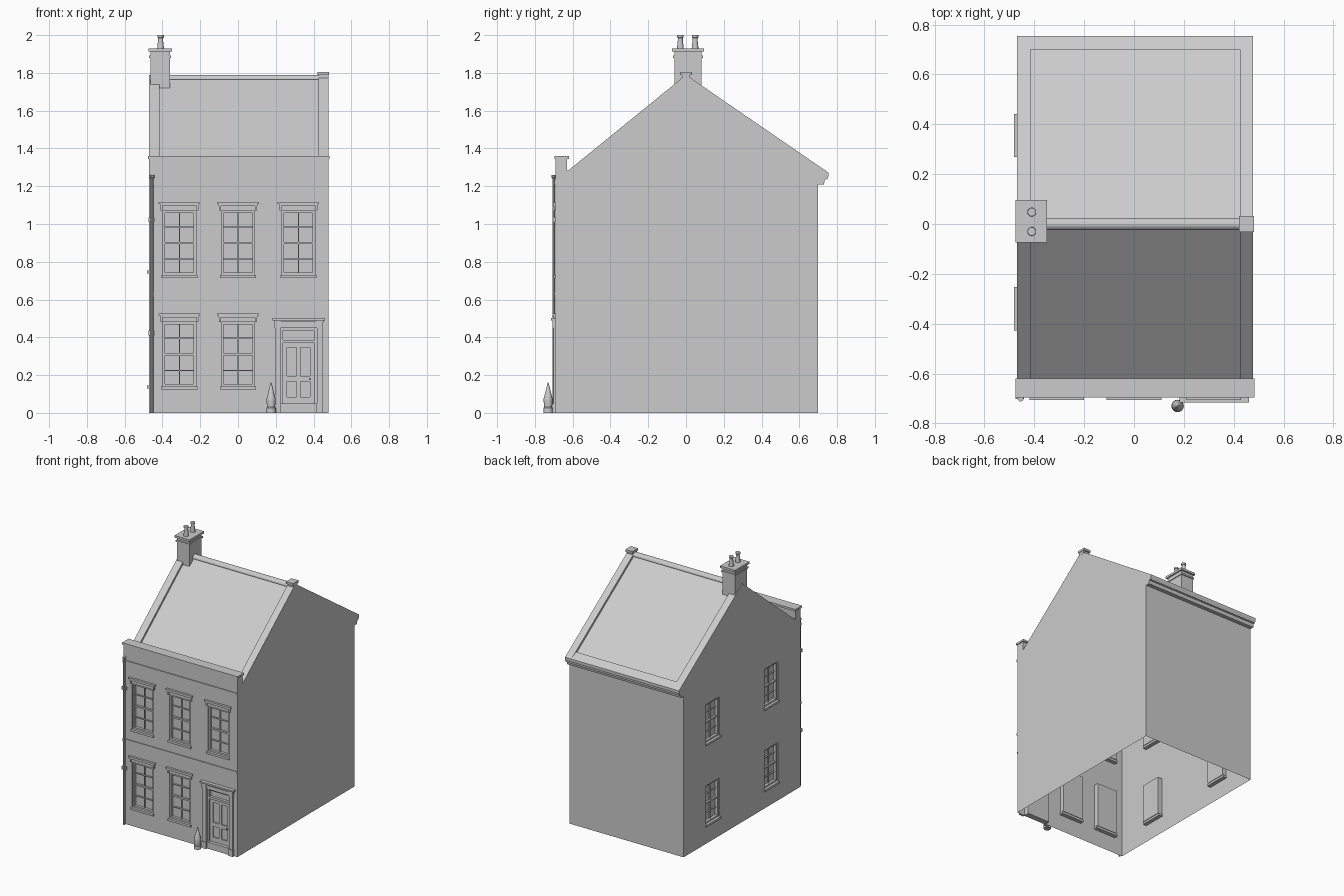
import bpy, bmesh, math

if bpy.data.objects.get("Cube"):
    bpy.data.objects.remove(bpy.data.objects["Cube"])

stone = bpy.data.materials.new("plain_grey")
stone.use_nodes = True
GREY = (0.6, 0.6, 0.6, 1)
stone.diffuse_color = GREY
stone.node_tree.nodes["Principled BSDF"].inputs["Base Color"].default_value = GREY

LEFT, RIGHT, FRONT, BACK = 0.478, -0.47, -0.69, 0.70
EAVE = 1.21


# Wall frames: u runs along the wall, d points outward
def front(u, d, z): return (u, FRONT - d, z)
def side(u, d, z): return (RIGHT - d, -u, z)
def left(u, d, z): return (LEFT + d, u, z)
def back(u, d, z): return (-u, BACK + d, z)
def world(x, y, z): return (x, y, z)


def finish(name, bm, smooth=False):
    mesh = bpy.data.meshes.new(name)
    bm.to_mesh(mesh)
    bm.free()
    mesh.materials.append(stone)
    obj = bpy.data.objects.new(name, mesh)
    bpy.context.collection.objects.link(obj)
    if smooth:
        bpy.ops.object.select_all(action="DESELECT")
        obj.select_set(True)
        bpy.context.view_layer.objects.active = obj
        bpy.ops.object.shade_smooth_by_angle(angle=math.radians(35))
    return obj


def add_box(bm, place, u0, u1, d0, d1, z0, z1):
    v = [bm.verts.new(place(u, d, z)) for u in (u0, u1) for d in (d0, d1) for z in (z0, z1)]
    faces = [bm.faces.new([v[i] for i in f]) for f in
             ("0132", "4576", "0154", "2376", "0264", "1375") for f in [list(map(int, f))]]
    bmesh.ops.recalc_face_normals(bm, faces=faces)


def boxes(name, place, *specs):
    bm = bmesh.new()
    for s in specs:
        add_box(bm, place, *s)
    return finish(name, bm)


def prism(name, profile, x0, x1):
    """Solid with a (y, z) profile running along x."""
    bm = bmesh.new()
    a = [bm.verts.new((x0, y, z)) for y, z in profile]
    b = [bm.verts.new((x1, y, z)) for y, z in profile]
    bm.faces.new(a)
    bm.faces.new(b)
    for i in range(len(a)):
        j = (i + 1) % len(a)
        bm.faces.new((a[i], a[j], b[j], b[i]))
    bmesh.ops.recalc_face_normals(bm, faces=bm.faces)
    return finish(name, bm)


def turned(name, x, y, profile, sides=16):
    """Closed shape turned about a vertical axis from (radius, z) points."""
    bm = bmesh.new()
    rings = [[bm.verts.new((x + r * math.cos(a), y + r * math.sin(a), z))
              for a in (2 * math.pi * k / sides for k in range(sides))] for r, z in profile]
    for lo, hi in zip(rings, rings[1:]):
        for k in range(sides):
            n = (k + 1) % sides
            bm.faces.new((lo[k], lo[n], hi[n], hi[k]))
    bm.faces.new(rings[0][::-1])
    bm.faces.new(rings[-1])
    return finish(name, bm, True)


def wall(name, place, u0, u1, top, holes=(), gable=None, reveal=0.03):
    """Sheet wall with recessed openings and an optional gable on top."""
    bm = bmesh.new()
    us = sorted({u0, u1, *(h[0] for h in holes), *(h[1] for h in holes)})
    zs = sorted({0, top, *(h[2] for h in holes), *(h[3] for h in holes)})

    def quad(*pts):
        bm.faces.new([bm.verts.new(place(*p)) for p in pts])
    for a, b in zip(us, us[1:]):
        for c, d in zip(zs, zs[1:]):
            mu, mz = (a + b) / 2, (c + d) / 2
            if not any(h[0] < mu < h[1] and h[2] < mz < h[3] for h in holes):
                quad((a, 0, c), (b, 0, c), (b, 0, d), (a, 0, d))
    for a, b, c, d in holes:
        rim = [(a, c), (b, c), (b, d), (a, d)]
        for (p, q), (r, s) in zip(rim, rim[1:] + rim[:1]):
            quad((p, 0, q), (r, 0, s), (r, -reveal, s), (p, -reveal, q))
    if gable:
        quad(*[(u, 0, z) for u, z in gable])
    bmesh.ops.remove_doubles(bm, verts=bm.verts, dist=0.0001)
    bmesh.ops.dissolve_limit(bm, angle_limit=0.01, verts=bm.verts, edges=bm.edges)
    return finish(name, bm)


def sash_window(name, place, c, hw, z0, z1, hood):
    a, b, f = c - hw, c + hw, 0.012
    mid, bar = (z0 + z1) / 2, 0.003
    specs = [(a, b, -0.034, -0.028, z0, z1),                       # pane
             (a, a + f, -0.03, -0.008, z0, z1), (b - f, b, -0.03, -0.008, z0, z1),
             (a + f, b - f, -0.03, -0.008, z0, z0 + f),
             (a + f, b - f, -0.03, -0.008, z1 - f, z1),
             (a + f, b - f, -0.03, -0.014, mid - 0.006, mid + 0.006),
             (c - bar, c + bar, -0.03, -0.018, z0 + f, z1 - f),
             (a - 0.007, b + 0.007, -0.03, 0.011, z0 - 0.016, z0)]  # sill
    for q in (0.25, 0.75):
        z = z0 + (z1 - z0) * q
        specs.append((a + f, b - f, -0.03, -0.018, z - bar, z + bar))
    if hood:
        specs += [(c - 0.11, c + 0.11, 0, 0.016, z1 + 0.035, z1 + 0.045),
                  (c - 0.104, c + 0.104, 0, 0.011, z1 + 0.025, z1 + 0.035)]
        for s in (-1, 1):
            u = c + s * 0.096
            specs.append((u - 0.005, u + 0.005, 0, 0.008, z1 + 0.002, z1 + 0.025))
    boxes(name, place, *specs)


# Window layout
front_windows = [(c, 0.0875, z, z + 0.34) for c, z in
                 ((-0.31, 0.14), (0, 0.14), (-0.31, 0.73), (0, 0.73), (0.32, 0.73))]
side_windows = [(c, 0.08, z, z + 0.29) for c in (-0.355, 0.34) for z in (0.145, 0.755)]


def opening(w):
    return (w[0] - w[1], w[0] + w[1], w[2], w[3])


# Shell, open underneath
rake = [(0.75, 1.275), (0, 1.79), (-0.625, 1.282)]
gable = [(FRONT, EAVE), (BACK, EAVE), (0.75, 1.25)] + rake + [(FRONT, 1.282)]
door_hole = (0.225, 0.415, 0, 0.45)
wall("front_wall", front, RIGHT, LEFT, 1.285, [opening(w) for w in front_windows] + [door_hole])
wall("back_wall", back, -LEFT, -RIGHT, EAVE)
wall("left_wall", left, FRONT, BACK, EAVE, gable=gable)
wall("right_wall", side, -BACK, -FRONT, EAVE, [opening(w) for w in side_windows],
     [(-y, z) for y, z in reversed(gable)])

for i, w in enumerate(front_windows):
    sash_window(f"front_window_{i + 1}", front, *w, True)
for i, w in enumerate(side_windows):
    sash_window(f"side_window_{i + 1}", side, *w, False)

# Roof, gable copings and ridge
drop = 0.02
roof = [(y, z - drop) for y, z in rake]
prism("roof", roof + [(y, z - 0.02) for y, z in reversed(roof)], RIGHT + 0.002, LEFT - 0.002)
for name, x0, x1 in (("right_coping", RIGHT, -0.415), ("left_coping", 0.425, LEFT)):
    prism(name, rake + [(y, z - 0.03) for y, z in reversed(rake)], x0, x1)
arc = [(0.025 * math.cos(math.pi * k / 8), 1.765 + 0.025 * math.sin(math.pi * k / 8))
       for k in range(9)]
prism("ridge_roll", arc, -0.415, 0.425)
boxes("ridge_cap", world, (0.422, 0.481, -0.033, 0.033, 1.788, 1.805),
      (0.425, 0.479, -0.022, 0.022, 1.765, 1.788))

# Rear eaves moulding
prism("rear_eaves", [(BACK, EAVE), (0.73, EAVE), (0.735, 1.235), (0.748, 1.24),
                     (0.755, 1.255), (0.755, 1.272), (BACK, 1.305)], RIGHT, LEFT)

# Parapet and string courses
prism("parapet", [(FRONT, 1.27), (-0.63, 1.27), (-0.63, 1.345), (FRONT, 1.345)], RIGHT, LEFT)
boxes("parapet_cap", world, (-0.476, 0.484, -0.697, -0.62, 1.345, 1.36))
for name, z in (("lower_band", 0.62), ("upper_band", 1.21)):
    boxes(name, front, (RIGHT - 0.002, LEFT + 0.002, 0, 0.006, z, z + 0.022))

# Door with surround
boxes("door", front, (0.225, 0.415, -0.04, -0.03, 0, 0.45),
      (0.225, 0.237, -0.03, -0.006, 0.05, 0.45), (0.403, 0.415, -0.03, -0.006, 0.05, 0.45),
      (0.237, 0.403, -0.03, -0.006, 0.437, 0.45), (0.237, 0.403, -0.03, -0.01, 0.37, 0.386),
      (0.237, 0.26, -0.03, -0.02, 0.05, 0.37), (0.38, 0.403, -0.03, -0.02, 0.05, 0.37),
      (0.31, 0.33, -0.03, -0.02, 0.05, 0.37), (0.26, 0.38, -0.03, -0.0205, 0.345, 0.37),
      (0.26, 0.38, -0.03, -0.0205, 0.165, 0.195), (0.26, 0.38, -0.03, -0.0205, 0.05, 0.085))
boxes("door_step", front, (0.225, 0.415, -0.035, 0.004, 0, 0.05))
boxes("door_knob", front, (0.377, 0.387, -0.02, -0.008, 0.175, 0.185))
surround = [(0.183, 0.461, 0, 0.026, 0.49, 0.502), (0.19, 0.454, 0, 0.018, 0.48, 0.49),
            (0.2, 0.445, 0, 0.01, 0.45, 0.48)]
for u in (0.21, 0.432):
    surround += [(u - 0.015, u + 0.015, 0, 0.012, 0.05, 0.45),
                 (u - 0.02, u + 0.018, 0, 0.017, 0, 0.05),
                 (u - 0.018, u + 0.018, 0, 0.016, 0.45, 0.48)]
boxes("door_surround", front, *surround)

# Downpipe with clips
turned("downpipe", -0.455, -0.7, [(0.008, 0), (0.008, 1.24), (0.012, 1.245), (0.012, 1.26)], 10)
boxes("pipe_clips", front, *[(-0.475, -0.442, 0, 0.013, z, z + 0.025) for z in (0.41, 1.01)])

# Chimney stack and pots
boxes("chimney_stack", world, (-0.464, -0.36, -0.062, 0.083, 1.705, 1.915),
      (-0.47, -0.355, -0.069, 0.09, 1.88, 1.892),
      (-0.475, -0.35, -0.075, 0.096, 1.912, 1.928))
for name, y in (("front_pot", -0.03), ("rear_pot", 0.048)):
    turned(name, -0.41, y, [(0.018, 1.925), (0.017, 1.94), (0.013, 1.975), (0.013, 1.985),
                            (0.017, 1.988), (0.017, 2.0)])

# Pointed bollard beside the door
turned("bollard", 0.175, -0.73, [(0.025, 0), (0.025, 0.025), (0.021, 0.03), (0.024, 0.065),
                                 (0.024, 0.075), (0.017, 0.1), (0.003, 0.158), (0.001, 0.162)])
